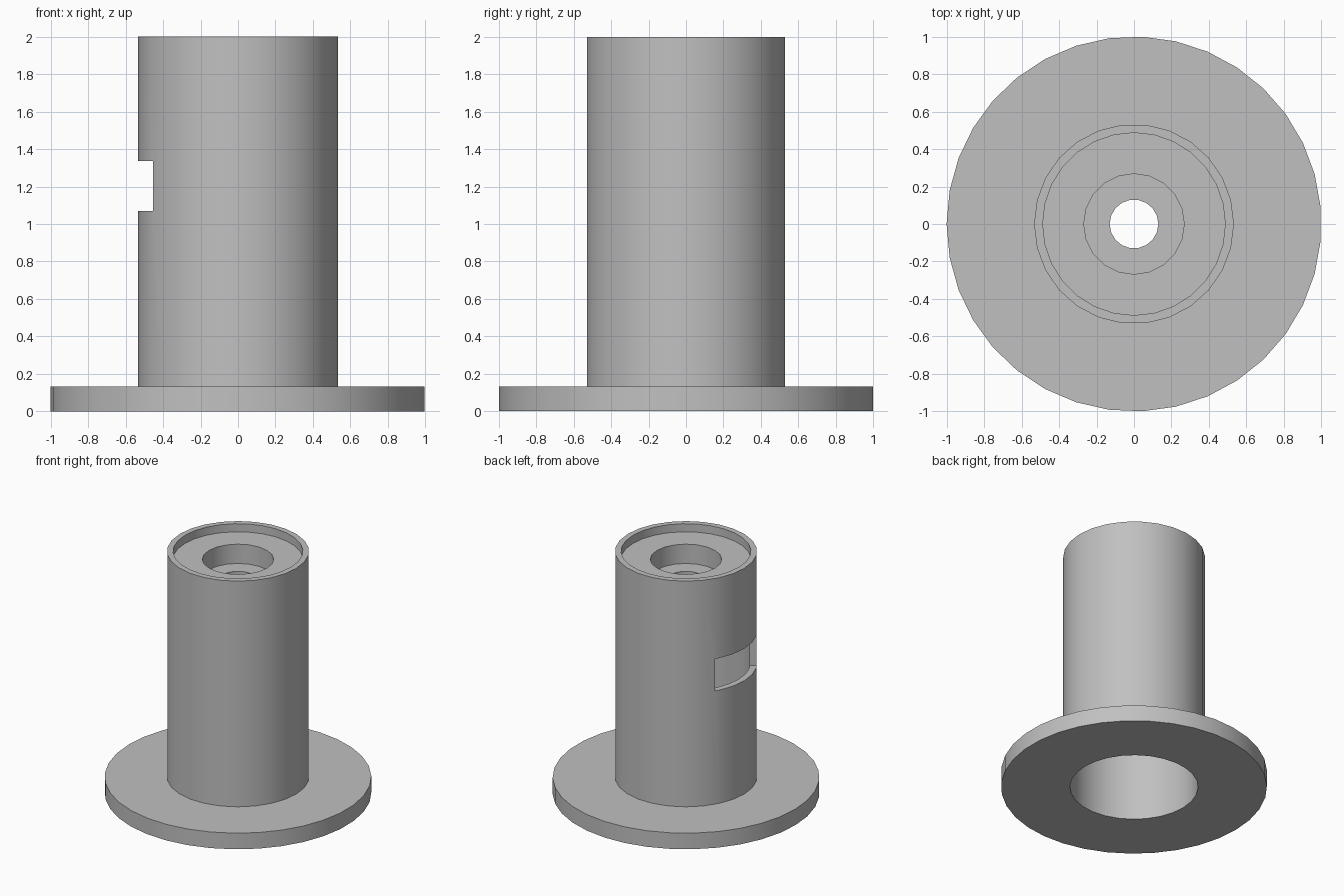
import bpy, bmesh
from math import cos, sin, tan, pi, radians

if "Cube" in bpy.data.objects:
    bpy.data.objects.remove(bpy.data.objects["Cube"], do_unlink=True)

grey = bpy.data.materials.new("plain grey")
grey.use_nodes = True
colour = (0.53, 0.53, 0.53, 1)
grey.diffuse_color = colour
grey.node_tree.nodes["Principled BSDF"].inputs["Base Color"].default_value = colour


def prism(name, outline, bottom, top):
    """Extrude a flat outline from one height to another."""
    bm = bmesh.new()
    face = bm.faces.new([bm.verts.new((x, y, bottom)) for x, y in outline])
    grown = bmesh.ops.extrude_face_region(bm, geom=[face])["geom"]
    for v in grown:
        if isinstance(v, bmesh.types.BMVert):
            v.co.z = top
    bmesh.ops.recalc_face_normals(bm, faces=bm.faces)
    mesh = bpy.data.meshes.new(name)
    bm.to_mesh(mesh)
    bm.free()
    mesh.materials.append(grey)
    obj = bpy.data.objects.new(name, mesh)
    bpy.context.collection.objects.link(obj)
    return obj


def disc(name, radius, sides, bottom, top):
    angles = [pi + 2 * pi * i / sides for i in range(sides)]
    return prism(name, [(radius * cos(a), radius * sin(a)) for a in angles], bottom, top)


def combine(target, tool, operation):
    """Apply a boolean and discard its tool."""
    mod = target.modifiers.new(operation.lower(), "BOOLEAN")
    mod.operation = operation
    mod.solver = "EXACT"
    mod.object = tool
    tool.hide_render = True
    bpy.context.view_layer.objects.active = target
    bpy.ops.object.modifier_apply(modifier=mod.name)
    bpy.data.objects.remove(tool, do_unlink=True)


# Flange and tube
body = disc("flanged_tube", 1.0, 35, 0, 0.133)
combine(body, disc("tube", 0.533, 26, 0.05, 2.0), "UNION")

# Stepped holes: bottom bore, top recess, counterbore, through hole
for name, radius, sides, bottom, top in [
    ("bore", 0.482, 28, -0.1, 1.667),
    ("recess", 0.487, 28, 1.933, 2.1),
    ("counterbore", 0.268, 20, 1.773, 2.05),
    ("through_hole", 0.13, 18, 1.5, 1.9),
]:
    combine(body, disc(name, radius, sides, bottom, top), "DIFFERENCE")

# Slot through the tube wall on the -x side
spread = tan(radians(31))
combine(body, prism("slot", [(0, 0), (-1, spread), (-1, -spread)], 1.07, 1.335), "DIFFERENCE")

# Smooth curved walls with sharp rims
bpy.ops.object.select_all(action="DESELECT")
body.select_set(True)
bpy.context.view_layer.objects.active = body
bpy.ops.object.shade_smooth_by_angle(angle=radians(30))
